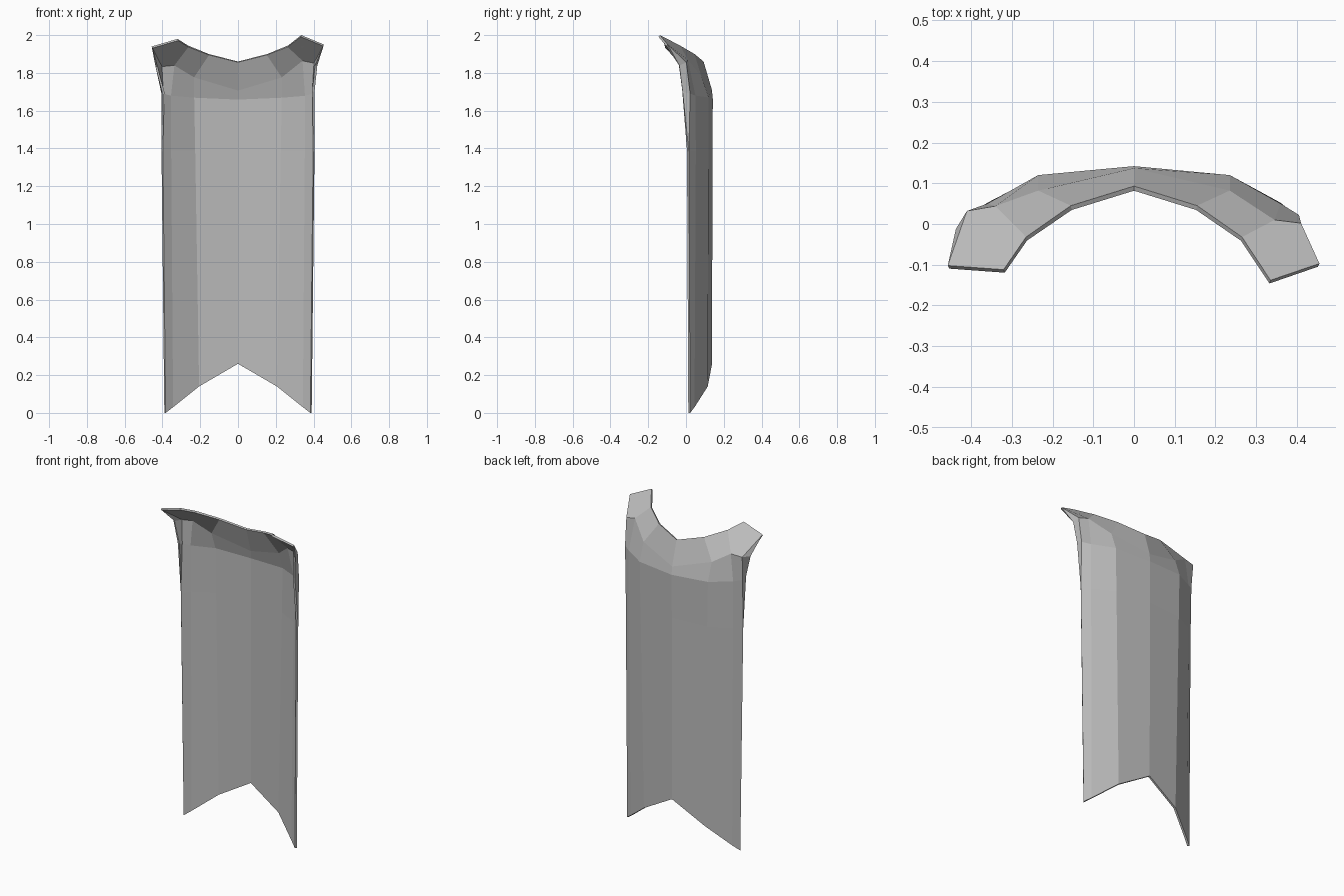
import bpy
import bmesh
from mathutils import Vector

cube = bpy.data.objects.get("Cube")
if cube:
    bpy.data.objects.remove(cube, do_unlink=True)

cloth = bpy.data.materials.new("Grey cloth")
cloth.use_nodes = True
GREY = (0.5, 0.5, 0.5, 1)
cloth.diffuse_color = GREY
cloth.node_tree.nodes["Principled BSDF"].inputs["Base Color"].default_value = GREY

# Horizontal rows of the draped back, from the spine out to the front edge
HEM = [(0, .138, .26), (.21, .115, .14), (.35, .045, .03), (.39, .022, 0)]
CHEST = [(0, .14, 1.39), (.23, .12, 1.39), (.36, .052, 1.39), (.405, .015, 1.385)]
YOKE = [(0, .142, 1.66), (.235, .12, 1.67), (.36, .05, 1.68), (.405, .022, 1.69)]
# Collar and raised shoulder flap
NECK = [(0, .137, 1.71), (.235, .082, 1.78)]
RIM = [(0, .093, 1.86), (.155, .045, 1.90), (.265, -.032, 1.945)]
FLAPS = {1: [(.335, -.138, 2.0), (.455, -.097, 1.95), (.41, .002, 1.855), (.345, .01, 1.87)],
         -1: [(.32, -.112, 1.98), (.457, -.102, 1.94), (.41, .032, 1.837), (.34, .044, 1.845)]}
# Narrow fold along the front edge under the flap
FOLDS = {1: [(.405, -.018, 1.70), (.42, -.035, 1.84)],
         -1: [(.402, -.018, 1.70), (.437, -.012, 1.835)]}


def add_half(bm, side):
    """Add one half of the cape; side is +1 or -1."""
    def face(*points):
        verts = [bm.verts.new(Vector((x * side, y, z))) for x, y, z in points]
        bm.faces.new(verts if side > 0 else verts[::-1])

    def strip(low, high):
        for i in range(len(low) - 1):
            face(low[i + 1], low[i], high[i], high[i + 1])

    tip, corner, base, inner = FLAPS[side]
    fold_low, fold_high = FOLDS[side]
    strip(HEM, CHEST)
    strip(CHEST, YOKE)
    strip(YOKE[:2], NECK)
    strip(NECK, RIM[:2])
    # Shoulder, then flap
    strip(YOKE[1:], [NECK[1], inner, base])
    face(inner, NECK[1], RIM[1], RIM[2])
    face(base, inner, RIM[2], tip, corner)
    # Front fold
    face(fold_low, CHEST[3], YOKE[3])
    face(fold_low, YOKE[3], base, fold_high)
    face(fold_high, base, corner)


bm = bmesh.new()
for side in (1, -1):
    add_half(bm, side)
bmesh.ops.remove_doubles(bm, verts=bm.verts, dist=0.0005)
mesh = bpy.data.meshes.new("cape")
bm.to_mesh(mesh)
bm.free()
mesh.materials.append(cloth)
cape = bpy.data.objects.new("cape", mesh)
bpy.context.collection.objects.link(cape)

# Thin cloth, thickened toward the wearer
thickness = cape.modifiers.new("Cloth thickness", 'SOLIDIFY')
thickness.thickness = 0.012
thickness.offset = -1
